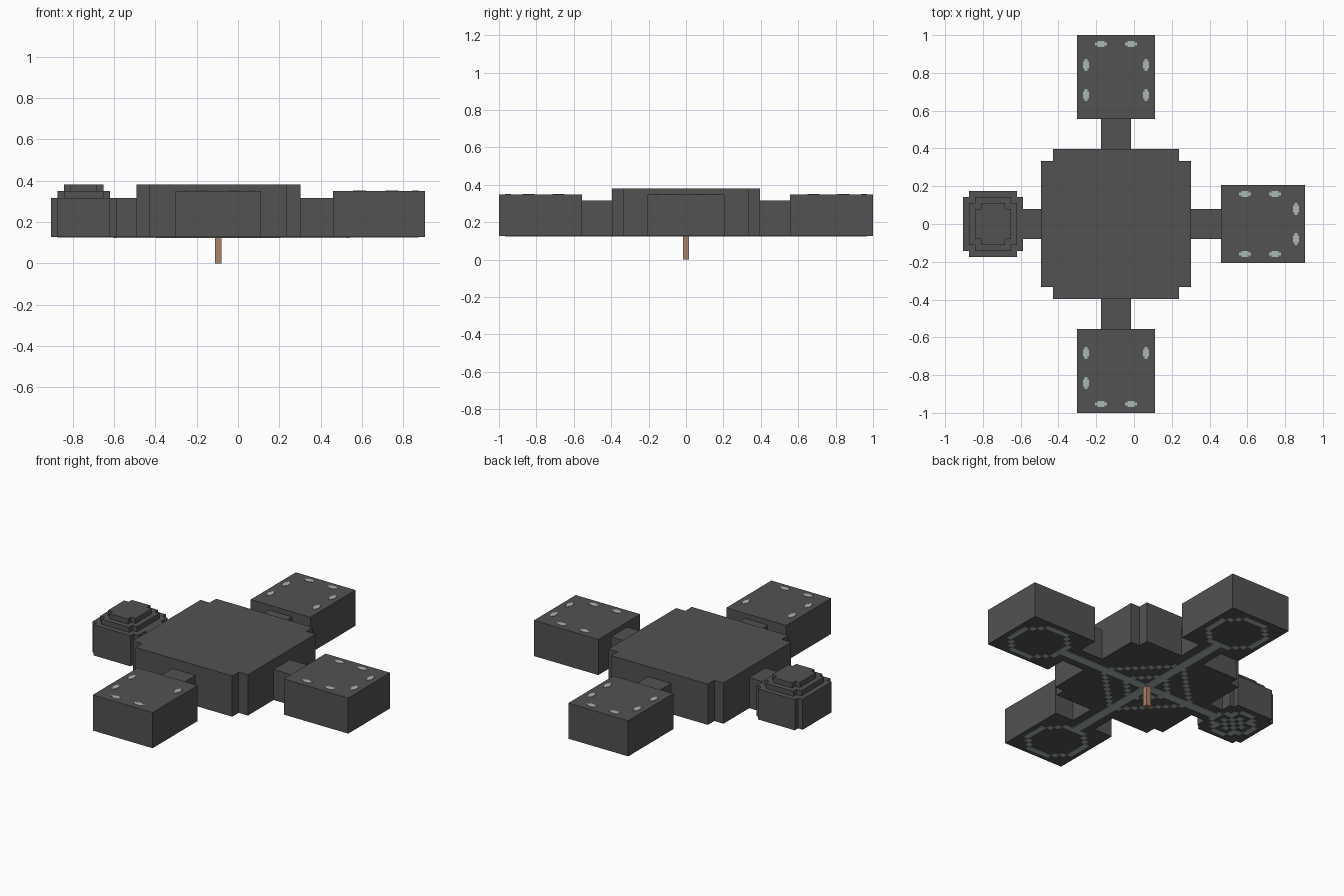
import bpy, bmesh
from mathutils import Matrix, Vector

if "Cube" in bpy.data.objects:
    bpy.data.objects.remove(bpy.data.objects["Cube"])

U = 2 / 63                  # one building block
CENTRE = Vector((-3, 0, 0))  # hub centre, in blocks
FLOOR = 4


def material(name, rgb):
    m = bpy.data.materials.new(name)
    m.use_nodes = True
    m.diffuse_color = (*rgb, 1)
    m.node_tree.nodes["Principled BSDF"].inputs["Base Color"].default_value = (*rgb, 1)
    return m


STONE = material("dark stone", (0.085, 0.085, 0.085))
COPPER = material("copper", (0.40, 0.22, 0.14))
GLASS = material("pale green", (0.40, 0.48, 0.44))


def finish(name, bm, mat):
    bm.transform(Matrix.Scale(U, 4) @ Matrix.Translation(CENTRE))
    bmesh.ops.recalc_face_normals(bm, faces=bm.faces)
    mesh = bpy.data.meshes.new(name)
    bm.to_mesh(mesh)
    bm.free()
    mesh.materials.append(mat)
    obj = bpy.data.objects.new(name, mesh)
    bpy.context.collection.objects.link(obj)


def add_box(bm, x, y, z, sx, sy, sz):
    """Box by centre and size, in blocks from the hub centre."""
    bmesh.ops.create_cube(bm, size=1, matrix=Matrix.Translation((x, y, z))
                          @ Matrix.Diagonal((sx, sy, sz, 1)))


def block(name, x, y, sx, sy, z0, z1, mat=STONE):
    bm = bmesh.new()
    add_box(bm, x, y, (z0 + z1) / 2, sx, sy, z1 - z0)
    finish(name, bm, mat)


def notched_block(name, x, sx, sy, notch, z0, z1):
    """Block with a square notch cut from every upright corner."""
    a, b = sx / 2, sy / 2
    c, d = a - notch, b - notch
    outline = []
    for i, j in ((1, 1), (-1, 1), (-1, -1), (1, -1)):
        corner = [(i * a, j * d), (i * c, j * d), (i * c, j * b)]
        outline += corner if i * j > 0 else corner[::-1]
    bm = bmesh.new()
    face = bm.faces.new([bm.verts.new((x + p, q, z0)) for p, q in outline])
    side = bmesh.ops.extrude_face_region(bm, geom=[face], use_keep_orig=True)
    top = [v for v in side["geom"] if isinstance(v, bmesh.types.BMVert)]
    bmesh.ops.translate(bm, verts=top, vec=(0, 0, z1 - z0))
    finish(name, bm, STONE)


# Hub and stepped small chamber
notched_block("hub", 0, 25, 25, 2, FLOOR, 12)
for i, part in enumerate(("body", "step", "cap")):
    notched_block("small_chamber_" + part, -20.5, 10 - 2 * i, 11 - 2 * i, 1,
                  FLOOR if i == 0 else 9 + i, 10 + i)
block("small_chamber_corridor", -14, 0, 3, 5, FLOOR, 10)

# Three matching rooms with corridors and roof lights
ARMS = {"left": (1, 0), "back": (0, 1), "front": (0, -1)}
LIGHTS = [(30, -2.5), (30, 2.5)] + [(r, s) for r in (21.5, 26.5) for s in (-5, 5)]
for name, (dx, dy) in ARMS.items():
    def span(along, across):
        return (along, across) if dx else (across, along)
    block(name + "_corridor", 15 * dx, 15 * dy, *span(5, 5), FLOOR, 10)
    block(name + "_room", 24.5 * dx, 24.5 * dy, *span(14, 13), FLOOR, 11)
    bm = bmesh.new()
    for r, s in LIGHTS:
        if name == "front" and (r, s) == (26.5, 5):
            continue
        x, y = (r * dx, s) if dx else (s, r * dy)
        long_way = span(1, 0) if s in (-5, 5) else span(0, 1)
        for length, width in ((2, 0.5), (1.2, 1)):
            size = (length, width) if long_way[0] else (width, length)
            add_box(bm, x, y, 11.03, *size, 0.1)
    finish(name + "_roof_lights", bm, GLASS)


# Inlaid paths on the underside
def ring(cx, cy, half, reach):
    cells = set()
    for i in range(-half, half + 1):
        for j in range(-half, half + 1):
            m, s = max(abs(i), abs(j)), abs(i) + abs(j)
            if s == reach or (m == half and s < reach):
                cells.add((cx + i, cy + j))
    return cells


cells = ring(0, 0, 10, 10) | ring(0, 0, 4, 5) | ring(-20, 0, 4, 5)
for dx, dy in ARMS.values():
    cells |= ring(25 * dx, 25 * dy, 5, 7)
# Speckled rug in the small chamber
cells |= {(-20 + i, j) for i in range(-2, 3) for j in range(-2, 3)
          if (i + j) % 2 == 0}
bm = bmesh.new()
for x, y in sorted(cells):
    add_box(bm, x, y, FLOOR - 0.04, 1, 1, 0.1)
for dx, dy, length in ((1, 0, 20), (0, 1, 20), (0, -1, 20), (-1, 0, 16)):
    add_box(bm, dx * length / 2, dy * length / 2, FLOOR - 0.05,
            length if dx else 1.6, length if dy else 1.6, 0.1)
finish("underside_paths", bm, GLASS)

# Central post
block("post", 0, 0, 1, 1, 0, FLOOR, COPPER)
